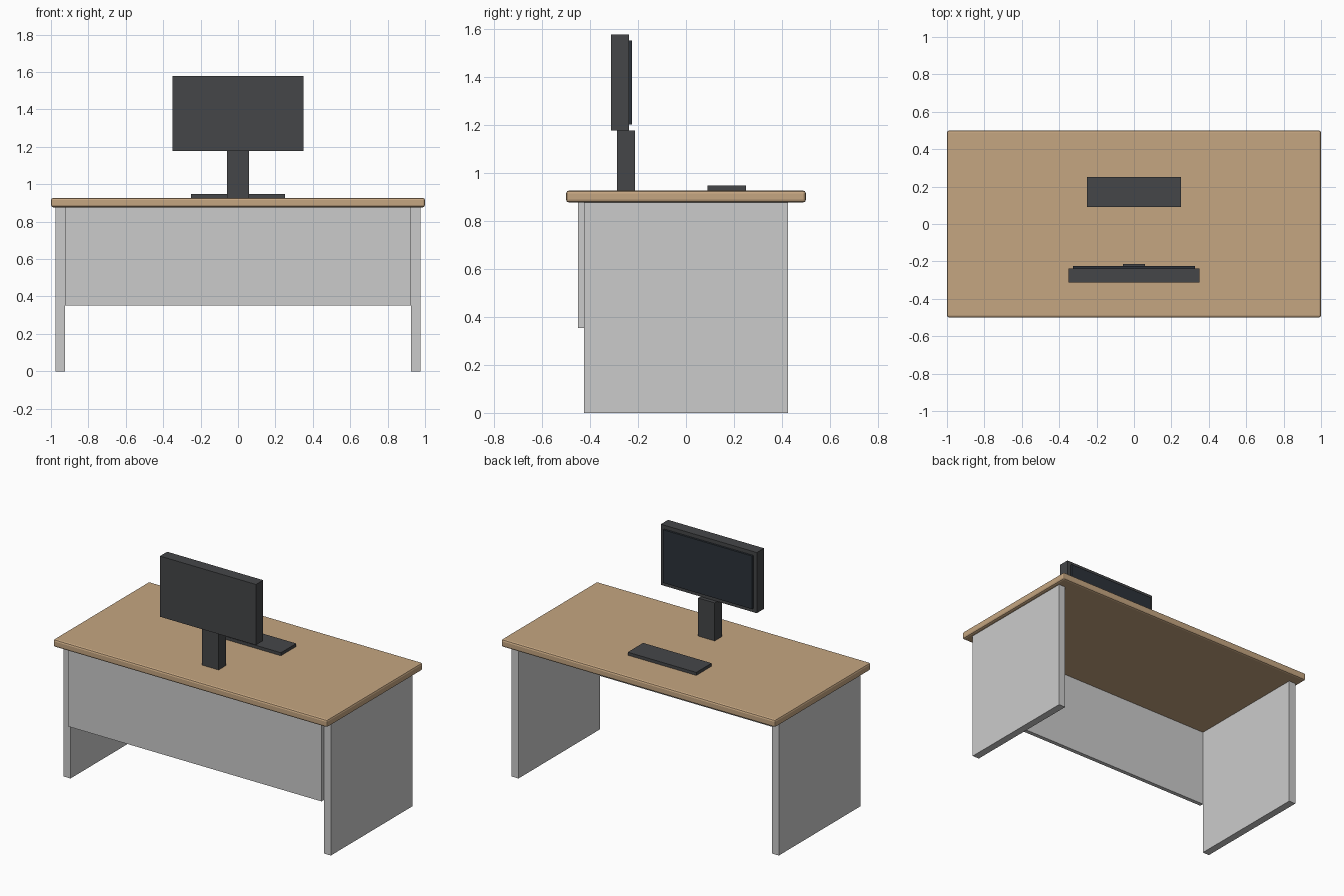
import bpy

if "Cube" in bpy.data.objects:
    bpy.data.objects.remove(bpy.data.objects["Cube"])


def material(name, rgb):
    m = bpy.data.materials.new(name)
    m.diffuse_color = (*rgb, 1)
    m.use_nodes = True
    m.node_tree.nodes["Principled BSDF"].inputs["Base Color"].default_value = m.diffuse_color
    return m


wood = material("wood", (0.56, 0.38, 0.22))
dark = material("dark_plastic", (0.06, 0.062, 0.066))
glass = material("screen_glass", (0.025, 0.032, 0.042))


def box(name, x, y, z, mat=None, bevel=0):
    """Box from (min, max) ranges on each axis."""
    bpy.ops.mesh.primitive_cube_add(size=1, location=[sum(r) / 2 for r in (x, y, z)])
    o = bpy.context.object
    o.name = name
    o.scale = [r[1] - r[0] for r in (x, y, z)]
    bpy.ops.object.transform_apply(location=False, rotation=False, scale=True)
    if mat:
        o.data.materials.append(mat)
    if bevel:
        mod = o.modifiers.new("bevel", 'BEVEL')
        mod.width = bevel
        mod.segments = 2
    return o


TOP = 0.927      # desk surface height
UNDER = 0.877    # underside of the desk top

# Desk
box("desk_top", (-1, 1), (-0.5, 0.5), (UNDER, TOP), wood, 0.012)
for side, x in (("left", -0.95), ("right", 0.95)):
    box(side + "_side_panel", (x - 0.025, x + 0.025), (-0.425, 0.425), (0, UNDER))
box("front_panel", (-0.925, 0.925), (-0.45, -0.423), (0.353, UNDER))

# Monitor, with its screen facing the back
box("monitor_stand", (-0.06, 0.06), (-0.288, -0.213), (TOP, 1.178), dark)
box("monitor_body", (-0.35, 0.35), (-0.313, -0.238), (1.178, 1.578), dark)
box("monitor_screen", (-0.325, 0.325), (-0.24, -0.225), (1.203, 1.553), glass)

# Keyboard
box("keyboard", (-0.25, 0.25), (0.09, 0.25), (TOP, 0.947), dark)
